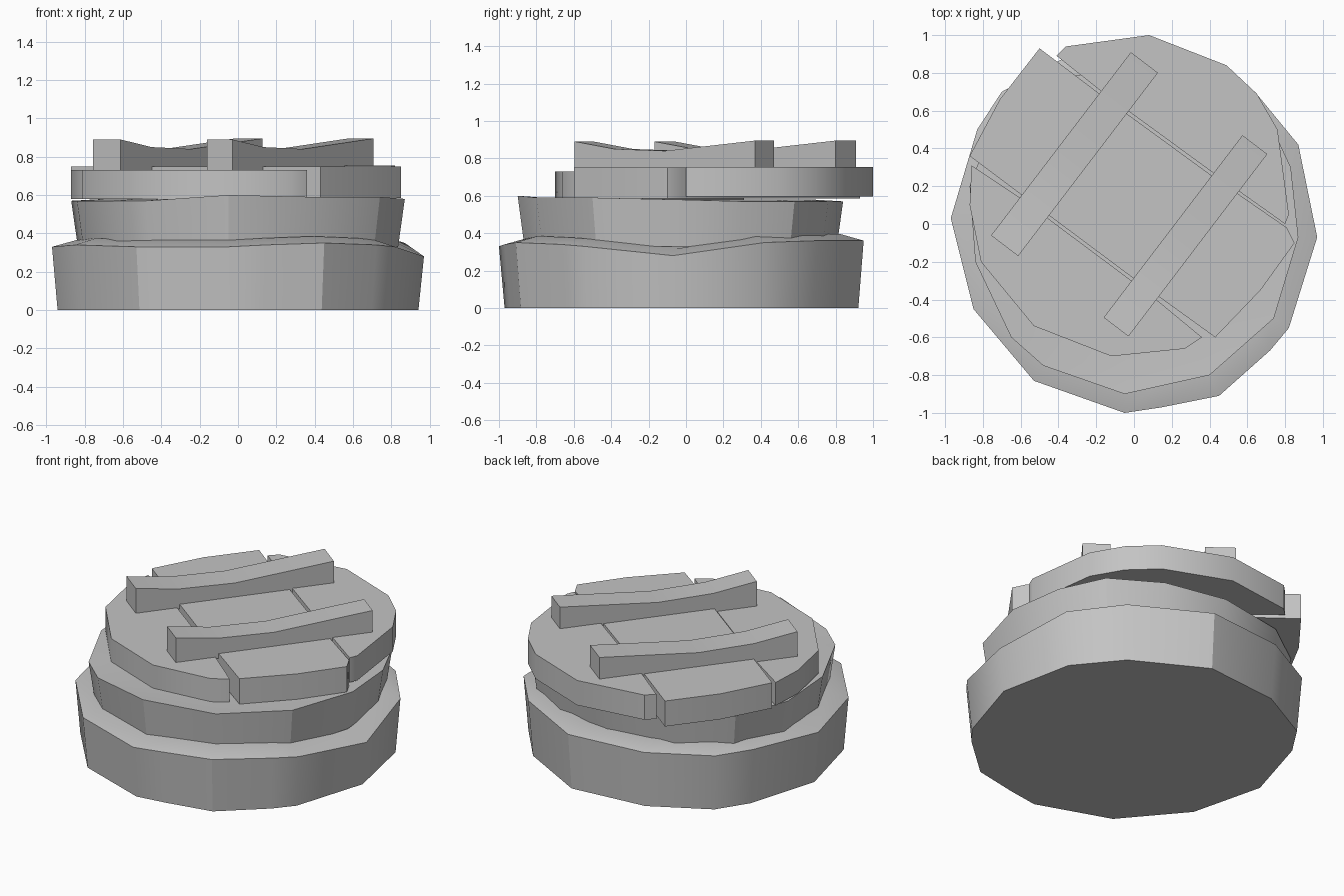
import bpy, bmesh, math
from mathutils import Vector

cube = bpy.data.objects.get("Cube")
if cube:
    bpy.data.objects.remove(cube, do_unlink=True)

# One plain grey for the whole well
stone = bpy.data.materials.new("plain grey")
stone.use_nodes = True
colour = (0.55, 0.55, 0.55, 1)
stone.diffuse_color = colour
stone.node_tree.nodes["Principled BSDF"].inputs["Base Color"].default_value = colour


def loft(name, rings, smooth_angle=30):
    """Join rings of equal point count with side faces and cap both ends."""
    bm = bmesh.new()
    loops = [[bm.verts.new(point) for point in ring] for ring in rings]
    for lower, upper in zip(loops, loops[1:]):
        for i in range(len(lower)):
            j = (i + 1) % len(lower)
            bm.faces.new((lower[i], lower[j], upper[j], upper[i]))
    bm.faces.new(loops[0][::-1])
    bm.faces.new(loops[-1])
    bmesh.ops.recalc_face_normals(bm, faces=bm.faces)
    mesh = bpy.data.meshes.new(name)
    bm.to_mesh(mesh)
    bm.free()
    mesh.materials.append(stone)
    obj = bpy.data.objects.new(name, mesh)
    bpy.context.collection.objects.link(obj)
    bpy.ops.object.select_all(action="DESELECT")
    obj.select_set(True)
    bpy.context.view_layer.objects.active = obj
    bpy.ops.object.shade_smooth_by_angle(angle=math.radians(smooth_angle))
    return obj


def ring(outline, scale, height=None, lift=0):
    """Scaled copy of an outline, flat at a height or lifted from its own."""
    return [(p[0] * scale, p[1] * scale, p[2] + lift if height is None else height)
            for p in outline]


def plank(name, outline, bottom, top):
    return loft(name, [[(x, y, z) for x, y in outline] for z in (bottom, top)])


def batten(name, start, end, width, bottom, stations):
    """Bar with a sagging top; stations are (fraction along, top height)."""
    start, end = Vector(start), Vector(end)
    along = end - start
    side = Vector((-along.y, along.x)).normalized() * width / 2
    rings = []
    for fraction, top in stations:
        centre = start + along * fraction
        a, b = centre - side, centre + side
        rings.append([(a.x, a.y, bottom), (b.x, b.y, bottom),
                      (b.x, b.y, top), (a.x, a.y, top)])
    return loft(name, rings)


# Uneven base course with a ledge sloping up to the next course
base_rim = [
    (.97, -.07, .28), (.87, .42, .35), (.64, .7, .36), (.18, .95, .36),
    (-.33, .9, .36), (-.7, .7, .36), (-.83, .5, .36), (-.97, .03, .33),
    (-.85, -.45, .34), (-.53, -.83, .33), (-.05, -1, .33), (.15, -.97, .34),
    (.45, -.91, .35), (.72, -.67, .34), (.82, -.55, .33)]
loft("base_course", [ring(base_rim, .97, 0), ring(base_rim, 1),
                     ring(base_rim, .87, lift=.035), ring(base_rim, .7, .36)])

# Upper course, flaring slightly outwards
upper_rim = [
    (.87, -.07, .58), (.83, .3, .57), (.7, .58, .57), (.4, .76, .57),
    (0, .84, .57), (-.45, .76, .57), (-.74, .55, .57), (-.87, .2, .57),
    (-.84, -.2, .57), (-.65, -.6, .57), (-.48, -.75, .57), (-.05, -.9, .6),
    (.4, -.8, .59), (.74, -.5, .59)]
loft("upper_course", [ring(upper_rim, .96, .33), ring(upper_rim, 1),
                      ring(upper_rim, .8, .58)])

# Three lid planks lying side by side on the diagonal
plank("front_lid_plank", [
    (-.86, .31), (-.87, .1), (-.81, -.2), (-.53, -.54), (-.12, -.7),
    (.27, -.66), (.36, -.6), (.13, -.41), (0, -.31), (-.59, .13)], .58, .73)
plank("middle_lid_plank", [
    (-.87, .36), (-.59, .15), (0, -.29), (.43, -.6), (.67, -.35),
    (.85, -.1), (.81, -.02), (.42, .25), (-.17, .68), (-.5, .93),
    (-.71, .66)], .585, .75)
plank("back_lid_plank", [
    (.8, 0), (.82, .05), (.76, .5), (.65, .69), (.49, .84), (.08, 1),
    (-.36, .94), (-.41, .89), (-.17, .7), (.42, .27)], .595, .755)

# Two worn battens across the planks
sag = [(0, .89), (.22, .85), (.5, .84), (1, .895)]
batten("right_batten", (-.685, -.115), (.055, .855), .18, .72, sag)
batten("left_batten", (-.095, -.545), (.64, .42), .165, .72, sag)
